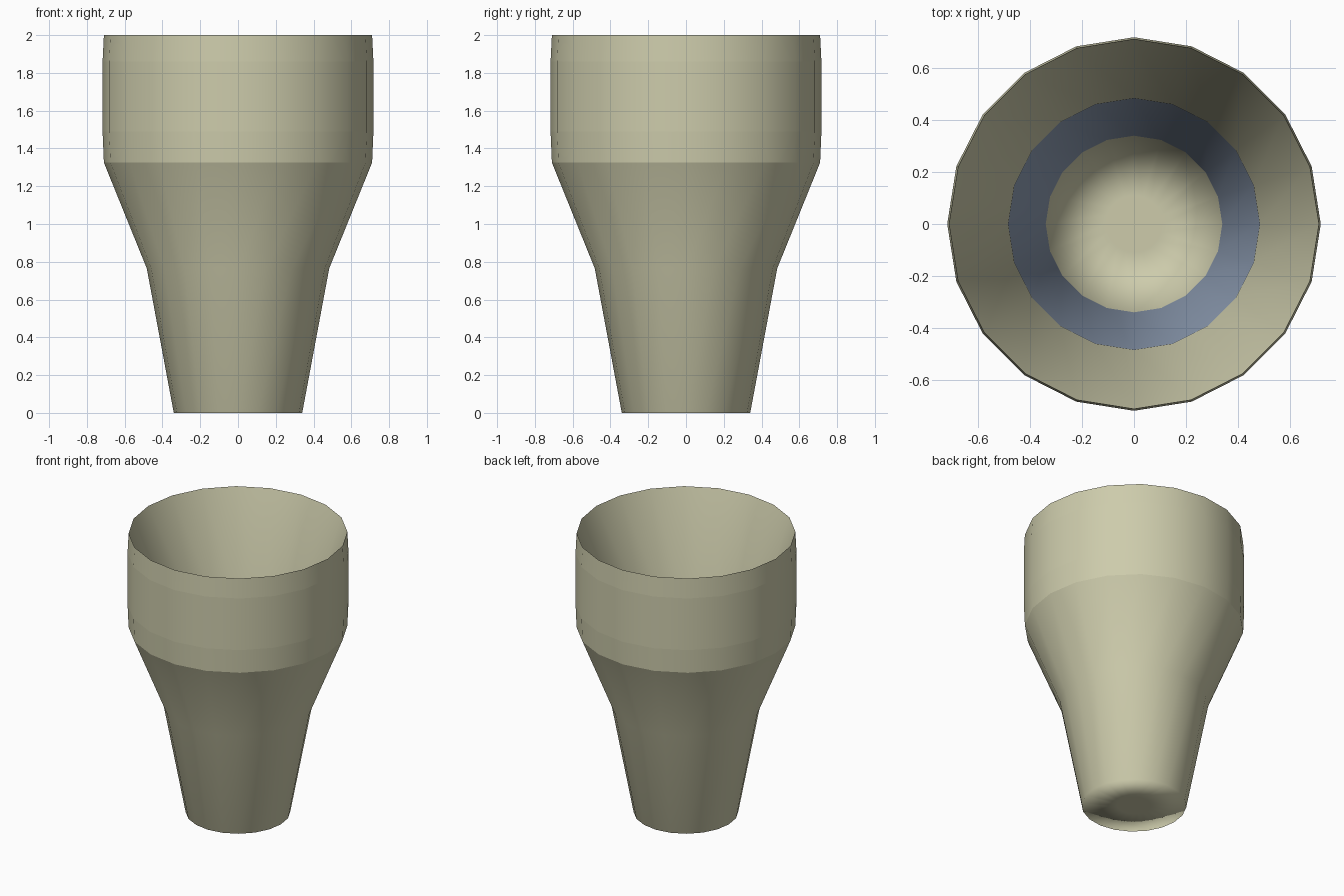
import bpy, bmesh, math

if "Cube" in bpy.data.objects:
    bpy.data.objects.remove(bpy.data.objects["Cube"])

SIDES = 20

def material(name, rgb):
    m = bpy.data.materials.new(name)
    m.diffuse_color = (*rgb, 1)
    m.use_nodes = True
    m.node_tree.nodes["Principled BSDF"].inputs["Base Color"].default_value = m.diffuse_color
    return m

def lathe(name, profile, mats, sharp_rings=False, inward=False):
    """Spin a (radius, height) profile into a thin shell; radius 0 closes it.
    Each step of the profile uses the matching material, or the last one."""
    bm = bmesh.new()
    rings = []
    for r, z in profile:
        if r == 0:
            rings.append([bm.verts.new((0, 0, z))] * SIDES)
        else:
            rings.append([bm.verts.new((r * math.cos(2 * math.pi * i / SIDES),
                                        r * math.sin(2 * math.pi * i / SIDES), z))
                          for i in range(SIDES)])
    for k, (a, b) in enumerate(zip(rings, rings[1:])):
        for i in range(SIDES):
            j = (i + 1) % SIDES
            corners = dict.fromkeys((a[i], a[j], b[j], b[i]))  # drops doubles at the pole
            f = bm.faces.new(list(corners))
            f.smooth = True
            f.material_index = min(k, len(mats) - 1)
    if sharp_rings:
        for ring in rings:
            for i in range(SIDES):
                bm.edges.get((ring[i], ring[(i + 1) % SIDES])).smooth = False
    if inward:
        bmesh.ops.reverse_faces(bm, faces=bm.faces[:])
    me = bpy.data.meshes.new(name)
    bm.to_mesh(me)
    bm.free()
    for m in mats:
        me.materials.append(m)
    ob = bpy.data.objects.new(name, me)
    bpy.context.collection.objects.link(ob)
    return ob

khaki = material("khaki", (0.61, 0.60, 0.41))
blue = material("blue_grey", (0.28, 0.35, 0.47))

# Tapered lower body: flat base, cup wall, flare out to the band
body = lathe("lower_body", [(0, 0), (0.11, 0), (0.34, 0), (0.483, 0.765), (0.71, 1.325)], [khaki])
weighted = body.modifiers.new("soft_base_edge", 'WEIGHTED_NORMAL')
weighted.mode = 'FACE_AREA'

# Slightly bulged upper band
lathe("upper_band", [(0.71, 1.325), (0.717, 1.49), (0.717, 1.86), (0.71, 2.0)],
      [khaki], sharp_rings=True)

# Inner wall: blue shaft below, khaki funnel up to the rim
lathe("inner_wall", [(0.339, 0.001), (0.483, 1.325), (0.71, 2.0)], [blue, khaki], inward=True)
